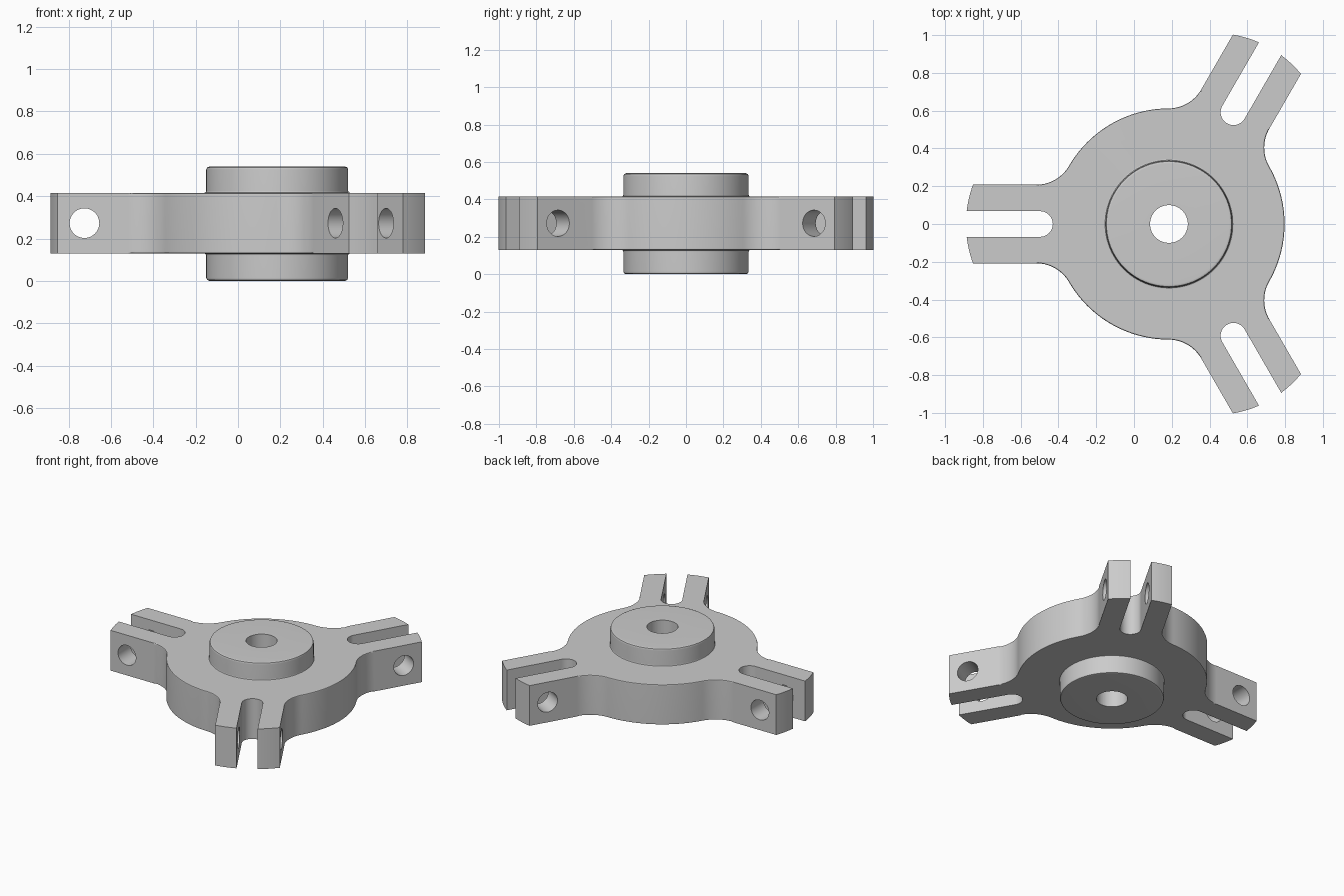
import bpy, bmesh
from math import sin, cos, pi, atan2, sqrt, radians
from mathutils import Matrix, Vector

if "Cube" in bpy.data.objects:
    bpy.data.objects.remove(bpy.data.objects["Cube"])

CX = 0.185                     # axis of the wheel
Z0, Z1 = 0.13, 0.415           # plate bottom and top
R, HALF, SLOT = 0.612, 0.208, 0.068
TIP_R, FILLET = 1.073, 0.2


def new_object(name, bm):
    bmesh.ops.recalc_face_normals(bm, faces=bm.faces)
    mesh = bpy.data.meshes.new(name)
    bm.to_mesh(mesh)
    bm.free()
    ob = bpy.data.objects.new(name, mesh)
    bpy.context.collection.objects.link(ob)
    return ob


def arc(cx, cy, r, a0, a1, n):
    return [(cx + r * cos(a0 + (a1 - a0) * i / n),
             cy + r * sin(a0 + (a1 - a0) * i / n)) for i in range(n + 1)]


def cylinder_cutter(name, r, length, matrix, n=48):
    bm = bmesh.new()
    bmesh.ops.create_cone(bm, cap_ends=True, segments=n, radius1=r, radius2=r,
                          depth=length, matrix=matrix)
    ob = new_object(name, bm)
    ob.hide_render = True
    return ob


# Half of one arm, pointing along +x: rim, fillet, side, curved tip, slot
fx = sqrt((R + FILLET) ** 2 - (HALF + FILLET) ** 2)
fa = atan2(HALF + FILLET, fx)
slot_x = 0.615 + SLOT
rim = arc(0, 0, R, pi / 3, fa, 12)
fillet = arc(fx, HALF + FILLET, FILLET, fa - pi, -pi / 2, 14)[1:]
tip = [(TIP_R - 0.002 - (y * y - SLOT * SLOT) / 1.16, y)
       for y in [HALF + (SLOT - HALF) * i / 8 for i in range(9)]]
slot = arc(slot_x, 0, SLOT, pi / 2, pi, 10)
upper = rim + fillet + tip + slot
n_rim = len(rim) + len(fillet)
half = [(p, i < n_rim) for i, p in enumerate(upper)]
# Mirror the half, dropping the shared slot and rim points
arm = half + [((p[0], -p[1]), f) for p, f in half[-2:0:-1]]
outline = []
for deg in (180, 60, -60):
    c, s = cos(radians(deg)), sin(radians(deg))
    # each arm ends just before the rim point that starts the next one
    outline += [((CX + c * x - s * y, s * x + c * y), f) for (x, y), f in arm]

# Plate: extruded outline with softened rim edges
bm = bmesh.new()
lo = [bm.verts.new((p[0], p[1], Z0)) for p, f in outline]
hi = [bm.verts.new((p[0], p[1], Z1)) for p, f in outline]
n = len(outline)
bm.faces.new(lo)
bm.faces.new(hi)
for i in range(n):
    j = (i + 1) % n
    bm.faces.new((lo[i], lo[j], hi[j], hi[i]))
soft = []
for ring in (lo, hi):
    for i in range(n):
        j = (i + 1) % n
        if outline[i][1] and outline[j][1]:
            soft.append(bm.edges.get((ring[i], ring[j])))
bmesh.ops.recalc_face_normals(bm, faces=bm.faces)
bmesh.ops.bevel(bm, geom=soft, offset=0.008, segments=2, profile=0.5, affect='EDGES')
body = new_object("three_arm_hub_plate", bm)

# Hub: turned profile with rounded rims and small root fillets
bottom = [(0, 0), (0.32, 0), (0.331, 0.0045), (0.335, 0.015), (0.335, 0.12),
          (0.338, 0.127), (0.345, 0.13), (0.347, 0.135)]
H = 0.54
top = [(r, H - z if z < 0.1 else Z0 + Z1 - z) for r, z in reversed(bottom)]
bm = bmesh.new()
verts = [bm.verts.new((r, 0, z)) for r, z in bottom + top]
edges = [bm.edges.new(pair) for pair in zip(verts, verts[1:])]
bmesh.ops.spin(bm, geom=verts + edges, cent=(0, 0, 0), axis=(0, 0, 1),
               angle=2 * pi, steps=96)
bmesh.ops.remove_doubles(bm, verts=bm.verts, dist=1e-5)
bmesh.ops.translate(bm, verts=bm.verts, vec=(CX, 0, 0))
hub = new_object("hub_boss", bm)

# Shaft bore and the pin hole through each forked arm
tools = [(hub, 'UNION')]
tools.append((cylinder_cutter("bore_cutter", 0.1, 2,
                              Matrix.Translation((CX, 0, 0.27)), 64), 'DIFFERENCE'))
for deg in (180, 60, -60):
    m = (Matrix.Translation((CX, 0, 0)) @ Matrix.Rotation(radians(deg), 4, 'Z')
         @ Matrix.Translation((0.91, 0, 0.2725)) @ Matrix.Rotation(pi / 2, 4, 'X'))
    tools.append((cylinder_cutter("pin_hole_cutter", 0.07, 0.6, m), 'DIFFERENCE'))

bpy.context.view_layer.objects.active = body
body.select_set(True)
for tool, operation in tools:
    mod = body.modifiers.new("cut", 'BOOLEAN')
    mod.operation, mod.object, mod.solver = operation, tool, 'EXACT'
    bpy.ops.object.modifier_apply(modifier=mod.name)
    bpy.data.objects.remove(tool)

# Smooth shading with crisp edges and flat large faces
bpy.ops.object.shade_smooth_by_angle(angle=radians(30))
wn = body.modifiers.new("flat_faces", 'WEIGHTED_NORMAL')
wn.keep_sharp = True
